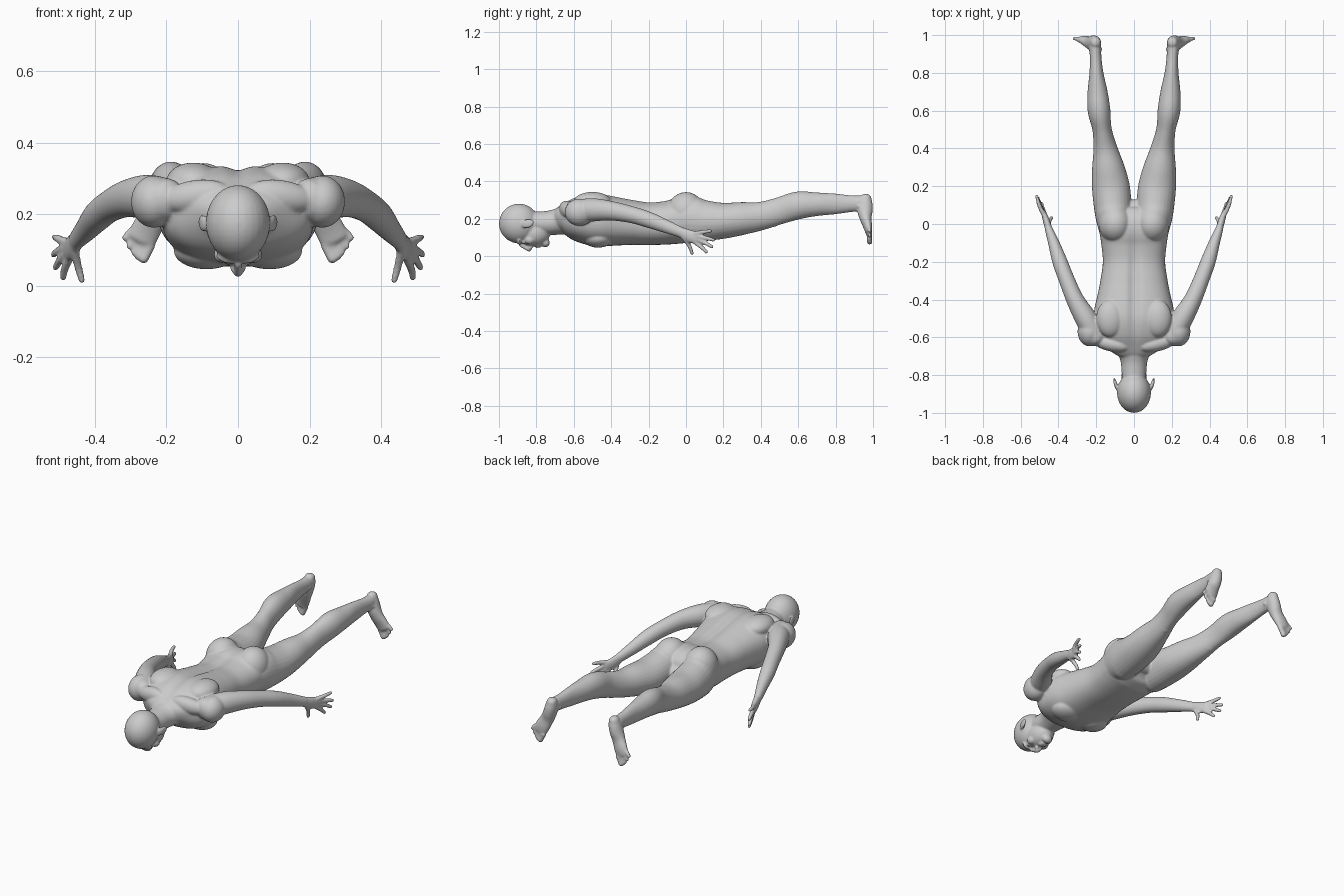
import bpy, bmesh, math
from mathutils import Vector, Matrix, Euler

bm = bmesh.new()


def spline(rows, steps=5):
    """Catmull-Rom interpolation of rows of numbers."""
    P = [Vector(r) for r in rows]
    P = [2 * P[0] - P[1]] + P + [2 * P[-1] - P[-2]]
    out = []
    for i in range(1, len(P) - 2):
        a, b, c, d = P[i - 1:i + 3]
        for k in range(steps):
            t = k / steps
            out.append(0.5 * (2 * b + (c - a) * t + (2 * a - 5 * b + 4 * c - d) * t * t
                              + (3 * b - a - 3 * c + d) * t ** 3))
    return out + [P[-2]]


def loft(rows, up=(0, 0, 1), power=2.0, mirror=True, n=28):
    """Rounded tube through rows of (x, y, z, side radius, up radius)."""
    pts = spline(rows)
    up = Vector(up)
    cs = [Vector(p[:3]) for p in pts]
    tan = [(cs[min(i + 1, len(cs) - 1)] - cs[max(i - 1, 0)]).normalized() for i in range(len(cs))]
    rings = [(c, t, p[3], p[4]) for c, t, p in zip(cs, tan, pts)]

    def cap(ring, sign):
        c, t, a, b = ring
        r = min(a, b) * 0.8
        return [(c + t * sign * r * math.sin(q), t, a * math.cos(q), b * math.cos(q))
                for q in (0.4, 0.8, 1.15, 1.45)]
    rings = cap(rings[0], -1)[::-1] + rings + cap(rings[-1], 1)
    for sx in ((1, -1) if mirror else (1,)):
        loops = []
        for c, t, a, b in rings:
            nrm = (up - t * up.dot(t)).normalized()
            side = t.cross(nrm)
            loop = []
            for k in range(n):
                q = 2 * math.pi * k / n
                u, v = math.cos(q), math.sin(q)
                u = math.copysign(abs(u) ** (2 / power), u)
                v = math.copysign(abs(v) ** (2 / power), v)
                w = c + side * a * u + nrm * b * v
                loop.append(bm.verts.new((w.x * sx, w.y, w.z)))
            loops.append(loop)
        for A, B in zip(loops, loops[1:]):
            for k in range(n):
                j = (k + 1) % n
                bm.faces.new((A[k], A[j], B[j], B[k]))
        bm.faces.new(loops[0])
        bm.faces.new(loops[-1])


def blob(c, r, rot=(0, 0, 0), mirror=True):
    """Ellipsoid, mirrored across x = 0."""
    for sx in ((1, -1) if mirror else (1,)):
        m = (Matrix.Diagonal((sx, 1, 1, 1)) @ Matrix.Translation(c)
             @ Euler(rot).to_matrix().to_4x4() @ Matrix.Diagonal((*r, 1)))
        bmesh.ops.create_uvsphere(bm, u_segments=28, v_segments=18, radius=1, matrix=m)


# torso: y, belly height, back height, half width
torso = [(-.70, .14, .235, .075), (-.66, .12, .275, .14), (-.60, .085, .313, .20),
         (-.52, .06, .335, .213), (-.45, .053, .332, .21), (-.38, .056, .32, .194),
         (-.30, .06, .305, .178), (-.20, .06, .291, .165), (-.10, .063, .298, .174),
         (-.02, .07, .315, .185), (.05, .09, .29, .17), (.085, .13, .24, .11)]
loft([(0, y, (lo + hi) / 2, w, (hi - lo) / 2) for y, lo, hi, w in torso],
     power=2.4, mirror=False, n=48)

# muscle masses: chest, shoulder blade, shoulder, buttock, collar
blob((.088, -.47, .098), (.092, .082, .052))
blob((.125, -.50, .292), (.075, .10, .052))
blob((.235, -.57, .235), (.064, .078, .073))
blob((.098, .0, .24), (.09, .10, .103))
blob((.12, -.635, .25), (.10, .04, .045), (0, .15, .2))

# neck
loft([(0, -.85, .185, .06, .055), (0, -.78, .178, .066, .062), (0, -.72, .18, .073, .066),
      (0, -.66, .19, .10, .075), (0, -.60, .20, .13, .08)], mirror=False)

# head: skull, jaw, chin, nose, lips, brow, cheek, eye, ear
blob((0, -.893, .175), (.09, .107, .106), mirror=False)
blob((0, -.815, .122), (.068, .088, .070), mirror=False)
blob((0, -.752, .072), (.030, .024, .024), mirror=False)
loft([(0, -.885, .062, .010, .012), (0, -.86, .050, .011, .014), (0, -.836, .037, .014, .014)],
     mirror=False)
blob((.012, -.830, .047), (.010, .011, .011))
blob((0, -.797, .054), (.026, .008, .010), mirror=False)
blob((0, -.782, .055), (.022, .008, .010), mirror=False)
blob((.034, -.892, .076), (.030, .010, .013), (0, -.35, 0))
blob((.044, -.835, .087), (.024, .028, .024))
blob((.034, -.868, .077), (.014, .012, .012))
blob((.098, -.847, .175), (.009, .036, .024), (.25, 0, -.25))

# arm
loft([(.20, -.60, .24, .055, .06), (.255, -.50, .248, .058, .062), (.312, -.40, .243, .047, .052),
      (.358, -.29, .222, .042, .045), (.392, -.20, .195, .040, .043),
      (.425, -.10, .157, .030, .035), (.452, -.025, .127, .021, .028)])

# hand: palm, fingers, thumb
loft([(.447, -.04, .133, .020, .027), (.465, .02, .108, .018, .034), (.478, .06, .098, .013, .033)])
fingers = [((.472, .05, .074), (.484, .085, .047), (.489, .11, .022)),
           ((.480, .06, .090), (.498, .105, .070), (.510, .14, .050)),
           ((.483, .06, .107), (.502, .11, .097), (.516, .148, .087)),
           ((.479, .05, .122), (.500, .095, .130), (.512, .135, .136)),
           ((.456, -.01, .095), (.447, .018, .055), (.436, .033, .014))]
for f in fingers:
    loft([(*p, r, r) for p, r in zip(f, (.0125, .0115, .0095))], up=(1, 0, 0), n=14)

# leg, with kneecap
loft([(.10, -.05, .19, .08, .095), (.107, .03, .197, .095, .12), (.113, .10, .19, .10, .11),
      (.123, .20, .190, .10, .096), (.137, .30, .202, .086, .088), (.152, .40, .215, .064, .076),
      (.169, .50, .243, .051, .072), (.185, .60, .272, .060, .074), (.193, .70, .278, .053, .063),
      (.199, .80, .280, .037, .055), (.203, .88, .281, .031, .045), (.206, .94, .283, .032, .042)])
blob((.163, .46, .188), (.036, .045, .032))
blob((.205, .925, .268), (.038, .016, .016))

# foot: heel to ball, then toes
loft([(.203, .962, .312, .028, .030), (.208, .958, .28, .034, .040), (.219, .957, .24, .036, .041),
      (.235, .961, .20, .038, .031), (.255, .972, .16, .042, .024), (.270, .977, .13, .042, .018)],
     up=(0, 1, 0))
for i in range(5):
    t = i / 4
    r = .0155 - .005 * min(1, 2 * t)
    base = Vector((.245, .98, .115)).lerp(Vector((.300, .98, .152)), t)
    tip = Vector((.265, .982, .075)).lerp(Vector((.316, .982, .133)), t)
    tip.z -= .012 * math.sin(math.pi * t)
    loft([(*base, r, r), (*base.lerp(tip, .5), r, r * .9), (*tip, r, r)], up=(0, 1, 0), n=14)

# fuse the parts into one smooth skin
bmesh.ops.recalc_face_normals(bm, faces=bm.faces)
raw = bpy.data.meshes.new("raw_parts")
bm.to_mesh(raw)
bm.free()
body = bpy.data.objects.new("body", raw)
bpy.context.collection.objects.link(body)
rm = body.modifiers.new("fuse", 'REMESH')
rm.mode = 'VOXEL'
rm.voxel_size = 0.005
sm = body.modifiers.new("soften", 'SMOOTH')
sm.factor = 0.5
sm.iterations = 9
skin = bpy.data.meshes.new_from_object(body.evaluated_get(bpy.context.evaluated_depsgraph_get()))
body.modifiers.clear()
body.data = skin
skin.name = "body"

# spine furrow down the back
for v in skin.vertices:
    x, y, z = v.co
    if z > .2 and -.72 < y < .02:
        fade = math.sin(math.pi * (y + .72) / .74)
        v.co.z -= .016 * fade * math.exp(-(x / .028) ** 2) * min(1, (z - .2) / .05)
skin.polygons.foreach_set("use_smooth", [True] * len(skin.polygons))
skin.update()
